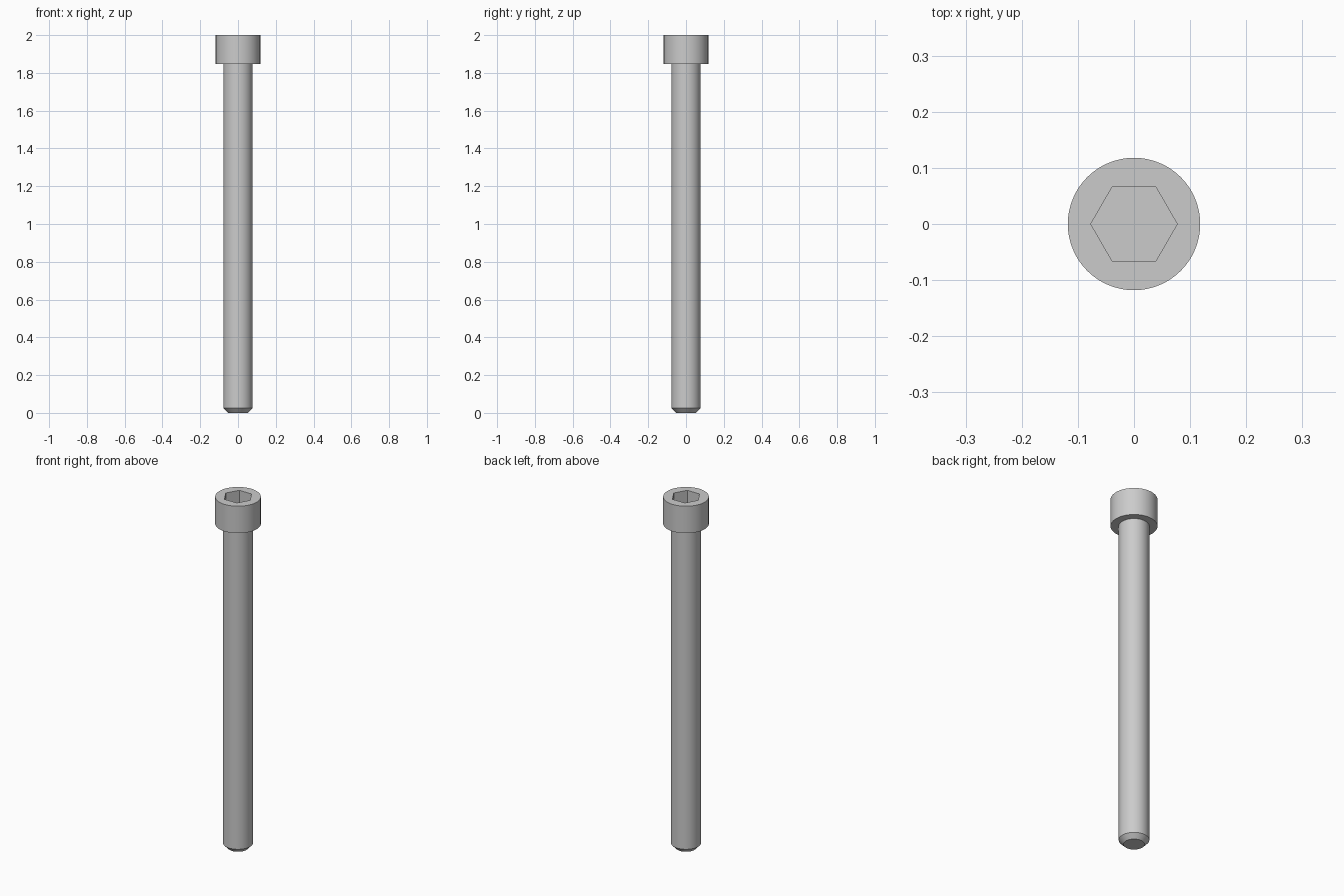
import bpy, bmesh
from math import cos, sin, tau, radians

SIDES = 64
SHANK_R, HEAD_R, SOCKET_R = 0.077, 0.118, 0.077
HEAD_Z, TOP_Z, SOCKET_Z = 1.846, 2.0, 1.92

cube = bpy.data.objects.get("Cube")
if cube:
    bpy.data.objects.remove(cube, do_unlink=True)

steel = bpy.data.materials.new("grey steel")
steel.use_nodes = True
GREY = (0.6, 0.6, 0.6, 1.0)
steel.diffuse_color = GREY
steel.node_tree.nodes["Principled BSDF"].inputs["Base Color"].default_value = GREY


def ring(bm, radius, z, sides=SIDES):
    return [bm.verts.new((radius * cos(tau * i / sides),
                          radius * sin(tau * i / sides), z)) for i in range(sides)]


def skin(bm, a, b):
    n = len(a)
    for i in range(n):
        j = (i + 1) % n
        bm.faces.new((a[i], a[j], b[j], b[i]))


def loop_edges(bm, verts):
    return [bm.edges.get((verts[i - 1], verts[i])) or
            bm.edges.new((verts[i - 1], verts[i])) for i in range(len(verts))]


def finish(bm, name):
    mesh = bpy.data.meshes.new(name)
    bm.to_mesh(mesh)
    bm.free()
    mesh.materials.append(steel)
    obj = bpy.data.objects.new(name, mesh)
    bpy.context.collection.objects.link(obj)
    bpy.ops.object.select_all(action="DESELECT")
    obj.select_set(True)
    bpy.context.view_layer.objects.active = obj
    bpy.ops.object.shade_smooth_by_angle(angle=radians(30))


# Shank with a chamfered tip, running up to the head
bm = bmesh.new()
tip = ring(bm, 0.053, 0)
chamfer = ring(bm, SHANK_R, 0.025)
neck = ring(bm, SHANK_R, HEAD_Z)
bm.faces.new(tip[::-1])
skin(bm, tip, chamfer)
skin(bm, chamfer, neck)
finish(bm, "shank")

# Cylindrical head: underside, wall, top face around a hexagonal socket
bm = bmesh.new()
inner = ring(bm, SHANK_R, HEAD_Z)
lower = ring(bm, HEAD_R, HEAD_Z)
upper = ring(bm, HEAD_R, TOP_Z)
rim = ring(bm, SOCKET_R, TOP_Z, 6)
floor = ring(bm, SOCKET_R, SOCKET_Z, 6)
skin(bm, inner, lower)
skin(bm, lower, upper)
skin(bm, rim, floor)
bm.faces.new(floor)
bmesh.ops.triangle_fill(bm, use_beauty=True, normal=(0, 0, 1),
                        edges=loop_edges(bm, upper) + loop_edges(bm, rim))
bmesh.ops.recalc_face_normals(bm, faces=bm.faces)
# The underside must face down whichever way the open shell was oriented
bm.faces.ensure_lookup_table()
if bm.faces[0].normal.z > 0:
    bmesh.ops.reverse_faces(bm, faces=bm.faces)
finish(bm, "socket_head")
